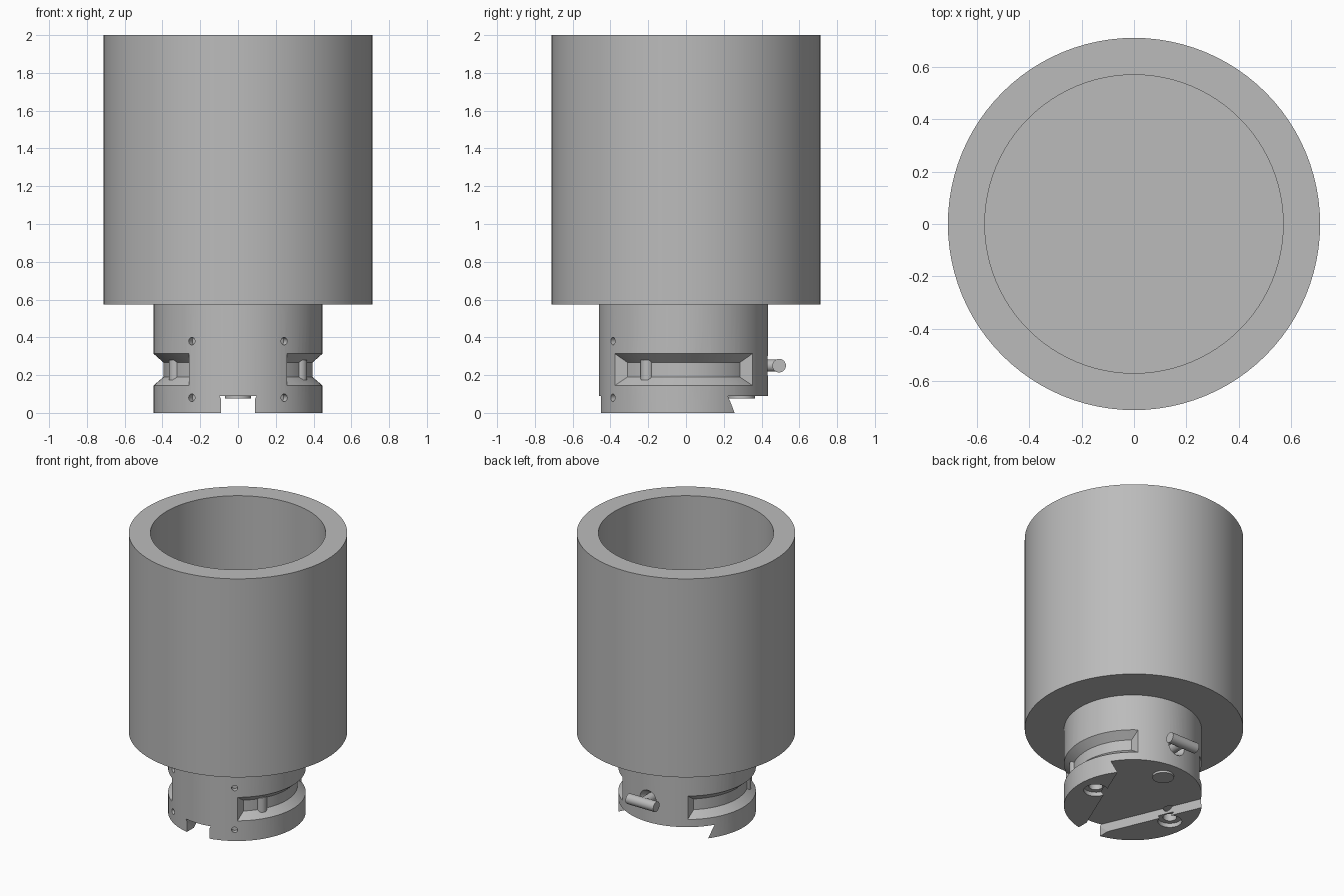
import bpy, bmesh, math
from mathutils import Matrix, Vector

cube = bpy.data.objects.get("Cube")
if cube:
    bpy.data.objects.remove(cube, do_unlink=True)

grey = bpy.data.materials.new("machined grey")
grey.use_nodes = True
colour = (0.5, 0.5, 0.5, 1)
grey.diffuse_color = colour
grey.node_tree.nodes["Principled BSDF"].inputs["Base Color"].default_value = colour

NECK_Y = -0.0125
NECK_R = 0.4475


def finish(name, bm):
    bmesh.ops.recalc_face_normals(bm, faces=bm.faces)
    mesh = bpy.data.meshes.new(name)
    bm.to_mesh(mesh)
    bm.free()
    mesh.materials.append(grey)
    ob = bpy.data.objects.new(name, mesh)
    bpy.context.collection.objects.link(ob)
    return ob


def lathe(name, profile, y=0, steps=96, closed=False):
    """Revolve (radius, height) points about a vertical axis."""
    bm = bmesh.new()
    vs = [bm.verts.new((r, 0, z)) for r, z in profile]
    pairs = list(zip(vs, vs[1:])) + ([(vs[-1], vs[0])] if closed else [])
    edges = [bm.edges.new(p) for p in pairs]
    bmesh.ops.spin(bm, geom=vs + edges, cent=(0, 0, 0), axis=(0, 0, 1),
                   angle=math.tau, steps=steps)
    bmesh.ops.remove_doubles(bm, verts=bm.verts, dist=1e-5)
    bmesh.ops.translate(bm, verts=bm.verts, vec=(0, y, 0))
    return finish(name, bm)


def rod(name, start, end, r1, r2=None, sides=32):
    """Cylinder or cone between two points."""
    a, b = Vector(start), Vector(end)
    d = b - a
    turn = d.to_track_quat('Z', 'Y').to_matrix().to_4x4()
    bm = bmesh.new()
    bmesh.ops.create_cone(bm, cap_ends=True, segments=sides, radius1=r1,
                          radius2=r1 if r2 is None else r2, depth=d.length,
                          matrix=Matrix.Translation((a + b) / 2) @ turn)
    return finish(name, bm)


def box(name, centre, size):
    bm = bmesh.new()
    bmesh.ops.create_cube(bm, size=1, matrix=Matrix.Translation(centre)
                          @ Matrix.Diagonal((*size, 1)))
    return finish(name, bm)


def cut(target, cutter):
    """Subtract the cutter, apply the result, and discard the cutter."""
    cutter.hide_render = True
    mod = target.modifiers.new("cut", 'BOOLEAN')
    mod.operation = 'DIFFERENCE'
    mod.solver = 'EXACT'
    mod.object = cutter
    bpy.context.view_layer.objects.active = target
    bpy.ops.object.modifier_apply(modifier=mod.name)
    bpy.data.objects.remove(cutter, do_unlink=True)


# Large open cup
cup = lathe("cup", [(0, 0.575), (0.711, 0.575), (0.711, 2), (0.57, 2),
                    (0.57, 0.72), (0, 0.72)])

# Neck plug below the cup
neck = lathe("neck", [(0, 0), (NECK_R, 0), (NECK_R, 0.6), (0, 0.6)], NECK_Y)

# Side grooves with sloping walls, ended by flat side planes
groove = lathe("groove_cutter", [(0.395, 0.19), (0.395, 0.267),
                                 (0.5, 0.36), (0.5, 0.1)], NECK_Y, closed=True)
cut(groove, box("groove_stop", (0, 0, 0.25), (0.52, 2, 1)))
cut(neck, groove)

# Undercut wedge slot in the base, opening towards the back
bm = bmesh.new()
rings = []
for z, grow in ((-0.0225, -0.01), (0.09, 0.04)):
    outline = [(-1, -0.5), (1, -0.5), (1, 0.6), (-1, 0.6)]
    rings.append([bm.verts.new((s * (0.055 + grow + 0.465 * (max(y, -0.4) + 0.36)), y, z))
                  for s, y in outline])
low, high = rings
bm.faces.new(low)
bm.faces.new(high)
for i in range(4):
    j = (i + 1) % 4
    bm.faces.new((low[i], low[j], high[j], high[i]))
cut(neck, finish("wedge_cutter", bm))
# Wider mouth at the front of the slot
cut(neck, box("mouth_cutter", (0, -0.45, 0.02), (0.18, 0.17, 0.14)))

for side in (-1, 1):
    # Stepped holes in the base
    x = side * 0.315
    cut(neck, rod("hole_cutter", (x, NECK_Y, -0.02), (x, NECK_Y, 0.03), 0.078))
    cut(neck, rod("hole_cutter", (x, NECK_Y, 0.02), (x, NECK_Y, 0.1), 0.045))
    # Small radial dowel holes on the front
    for z in (0.08, 0.38):
        out = Vector((side * 0.245, -0.375, 0))
        hub = Vector((0, NECK_Y, z))
        cut(neck, rod("dowel_cutter", hub + out * 0.92, hub + out * 1.1, 0.02, sides=20))
    # Upright pin standing in each groove
    rod("left_groove_pin" if side > 0 else "right_groove_pin",
        (side * 0.33, -0.205, 0.175), (side * 0.33, -0.205, 0.28), 0.036)

# Countersink behind the rear latch
cut(neck, rod("countersink_cutter", (0, 0.38, 0.25), (0, 0.46, 0.25), 0.03, 0.085))

# Round button under the rear of the base
rod("base_button", (0, 0.295, 0.075), (0, 0.295, 0.1), 0.07)

# Rear latch: short shank with a crossbar
rod("latch_shank", (0, 0.35, 0.25), (0, 0.49, 0.25), 0.032)
rod("latch_bar", (-0.11, 0.493, 0.25), (0.11, 0.493, 0.25), 0.036)

# Smooth round surfaces, keep the machined edges crisp
for ob in bpy.context.scene.objects:
    ob.select_set(ob.type == 'MESH')
bpy.context.view_layer.objects.active = cup
bpy.ops.object.shade_smooth_by_angle(angle=math.radians(30))
bpy.ops.object.select_all(action='DESELECT')
